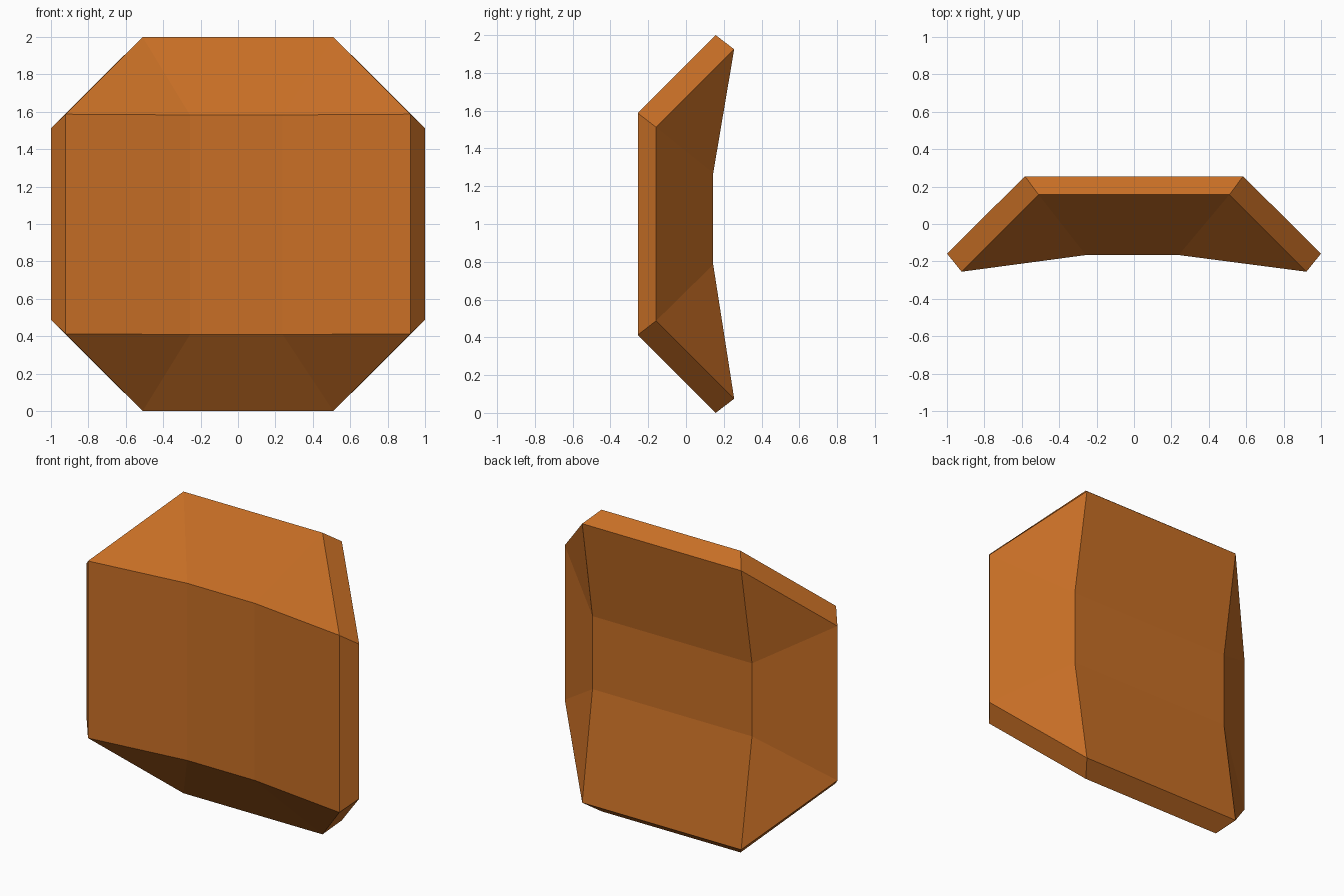
import bpy, bmesh

if "Cube" in bpy.data.objects:
    bpy.data.objects.remove(bpy.data.objects["Cube"])

# One flat colour
clay = bpy.data.materials.new("burnt_orange")
clay.diffuse_color = (0.578, 0.159, 0.019, 1)
clay.use_nodes = True
clay.node_tree.nodes["Principled BSDF"].inputs["Base Color"].default_value = clay.diffuse_color

bm = bmesh.new()
SIGNS = (-1, 1)


def ring(x, y, z, dx=0.0, dz=0.0):
    """Four mirrored points around the panel centre, keyed by (x side, z side)."""
    return {(i, k): bm.verts.new((i * x + dx, y, 1 + k * z + dz))
            for i in SIGNS for k in SIGNS}


# Front skin: shallow channel running upwards
front_corner = ring(0.922, -0.255, 0.587)
front_fold = ring(0.248, -0.166, 0.587, dx=-0.009, dz=-0.004)
front_tip = ring(0.51, 0.157, 1.0)

# Back skin: same form turned a quarter, channel running sideways
back_corner = ring(0.583, 0.255, 0.925)
back_fold = ring(0.585, 0.144, 0.242, dz=0.027)
back_tip = ring(1.0, -0.158, 0.512)


def strip(a, b, side, upright):
    """Quad joining the two ends of ring a to ring b on one side."""
    key = (lambda s: (side, s)) if upright else (lambda s: (s, side))
    bm.faces.new([a[key(-1)], a[key(1)], b[key(1)], b[key(-1)]])


# Middle faces of both skins
for r in (front_fold, back_fold):
    bm.faces.new([r[-1, -1], r[1, -1], r[1, 1], r[-1, 1]])

for s in SIGNS:
    # Channel sides and sloping ends
    strip(front_fold, front_corner, s, True)
    strip(front_fold, front_tip, s, False)
    strip(back_fold, back_corner, s, False)
    strip(back_fold, back_tip, s, True)
    # Straight rim bands
    strip(front_tip, back_corner, s, False)
    strip(front_corner, back_tip, s, True)
    # Corner folds and diagonal rim faces
    for t in SIGNS:
        q = (s, t)
        bm.faces.new([front_fold[q], front_corner[q], front_tip[q]])
        bm.faces.new([back_fold[q], back_corner[q], back_tip[q]])
        bm.faces.new([front_tip[q], front_corner[q], back_tip[q], back_corner[q]])

bmesh.ops.recalc_face_normals(bm, faces=bm.faces[:])
mesh = bpy.data.meshes.new("folded_panel")
bm.to_mesh(mesh)
bm.free()
mesh.materials.append(clay)
bpy.context.collection.objects.link(bpy.data.objects.new("folded_panel", mesh))
